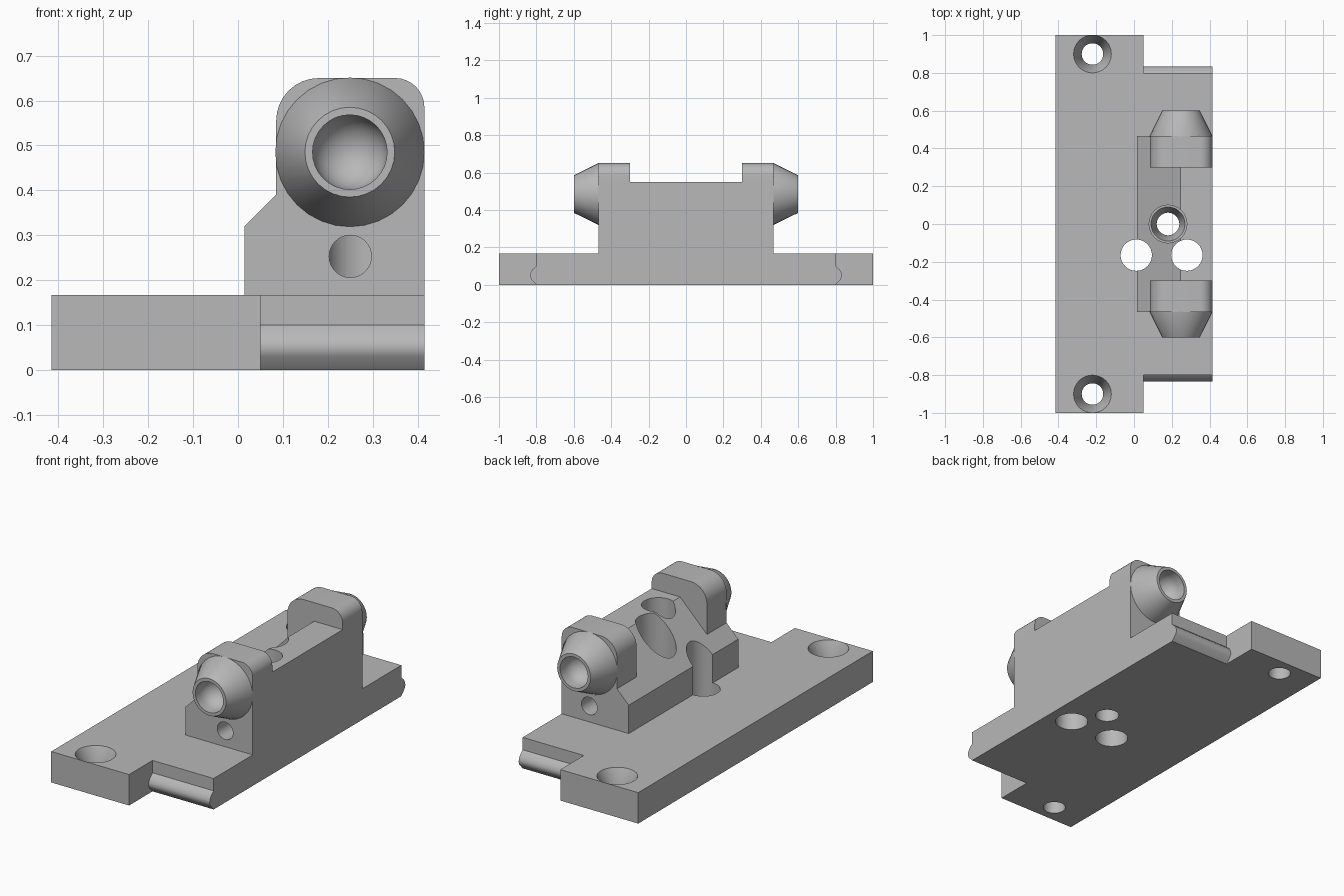
import bpy, bmesh, math
from mathutils import Matrix, Vector

cube = bpy.data.objects.get("Cube")
if cube:
    bpy.data.objects.remove(cube)

grey = bpy.data.materials.new("mid_grey")
grey.use_nodes = True
COLOUR = (0.48, 0.48, 0.48, 1)
grey.diffuse_color = COLOUR
grey.node_tree.nodes["Principled BSDF"].inputs["Base Color"].default_value = COLOUR


def make_object(name, bm):
    bmesh.ops.recalc_face_normals(bm, faces=bm.faces)
    mesh = bpy.data.meshes.new(name)
    bm.to_mesh(mesh)
    bm.free()
    mesh.materials.append(grey)
    ob = bpy.data.objects.new(name, mesh)
    bpy.context.collection.objects.link(ob)
    return ob


def prism(name, outline, axis, start, end):
    """Extrude a 2D outline along x, y or z."""
    place = {"x": lambda a, b, t: (t, a, b),
             "y": lambda a, b, t: (a, t, b),
             "z": lambda a, b, t: (a, b, t)}[axis]
    bm = bmesh.new()
    face = bm.faces.new([bm.verts.new(place(a, b, start)) for a, b in outline])
    new = bmesh.ops.extrude_face_region(bm, geom=[face])["geom"]
    shift = Vector(place(0, 0, end - start))
    bmesh.ops.translate(bm, vec=shift, verts=[v for v in new if isinstance(v, bmesh.types.BMVert)])
    return make_object(name, bm)


def lathe(name, profile, origin, side=0, steps=32):
    """Revolve (radius, height) points; side 0 is along z, +1/-1 along y."""
    bm = bmesh.new()
    verts = [bm.verts.new((r, 0, h)) for r, h in profile]
    edges = [bm.edges.new(pair) for pair in zip(verts, verts[1:])]
    bmesh.ops.spin(bm, geom=verts + edges, cent=(0, 0, 0), axis=(0, 0, 1),
                   angle=math.tau, steps=steps, use_duplicate=False)
    bmesh.ops.remove_doubles(bm, verts=bm.verts, dist=1e-5)
    turn = Matrix.Rotation(-side * math.pi / 2, 4, "X")
    bm.transform(Matrix.Translation(origin) @ turn)
    return make_object(name, bm)


def arc(cx, cz, r, start, end, n=8):
    angles = [math.radians(start + (end - start) * i / n) for i in range(n + 1)]
    return [(cx + r * math.cos(a), cz + r * math.sin(a)) for a in angles]


def combine(target, helpers, operation):
    for helper in helpers:
        mod = target.modifiers.new(helper.name, "BOOLEAN")
        mod.operation = operation
        mod.solver = "EXACT"
        mod.object = helper
        helper.hide_render = True


def smooth(ob):
    bpy.ops.object.select_all(action="DESELECT")
    ob.select_set(True)
    bpy.context.view_layer.objects.active = ob
    bpy.ops.object.shade_smooth_by_angle(angle=math.radians(30))


W, T, STEP = 0.415, 0.167, 0.05

# Base plate with notched corners on one side
body = prism("mounting_body", [(-W, -1), (STEP, -1), (STEP, -0.8), (W, -0.8),
                               (W, 0.8), (STEP, 0.8), (STEP, 1), (-W, 1)], "z", 0, T)

# Raised block with a sloping shoulder
block = prism("raised_block", [(0.015, 0.1), (W, 0.1), (W, 0.55), (0.245, 0.55), (0.015, 0.32)],
              "y", -0.467, 0.467)

# Rounded lugs at both ends, and rounded lips under the notches
lug_outline = ([(0.085, 0.1), (W, 0.1)] + arc(W - 0.065, 0.585, 0.065, 0, 90)
               + arc(0.18, 0.555, 0.095, 90, 180))
lip_outline = [(0.75, 0), (0.8, 0), (0.828, 0.03), (0.834, 0.045),
               (0.833, 0.06), (0.823, 0.08), (0.8, 0.1), (0.75, 0.1)]
additions = [block]
for s, label in ((-1, "front"), (1, "back")):
    additions.append(prism(label + "_lug", lug_outline, "y", s * 0.3, s * 0.467))
    additions.append(prism(label + "_lip", [(s * y, z) for y, z in lip_outline], "x", STEP, W))
combine(body, additions, "UNION")


# Holes
def hole(name, profile, origin, side=0):
    closed = [(0, profile[0][1])] + profile + [(0, profile[-1][1])]
    return lathe(name, closed, origin, side)


cutters = [hole("centre_bore", [(0.06, -0.1), (0.06, 0.07), (0.09, T), (0.1, T), (0.1, 0.8)],
                (0.18, 0, 0))]
for s in (-1, 1):
    cutters.append(hole("screw_hole", [(0.057, -0.1), (0.057, 0.07), (0.1, T), (0.1, 0.3)],
                        (-0.22, s * 0.9, 0)))
for x in (0.012, 0.28):
    cutters.append(hole("through_hole", [(0.083, -0.1), (0.083, 0.8)], (x, -0.165, 0)))
for s, depth in ((-1, 0.165), (1, 0.03)):
    cutters.append(hole("cross_hole", [(0.047, depth), (0.047, 0.6)], (0.25, 0, 0.253), s))
combine(body, cutters, "DIFFERENCE")

# Bake the cuts and drop the helpers
graph = bpy.context.evaluated_depsgraph_get()
baked = bpy.data.meshes.new_from_object(body.evaluated_get(graph))
body.modifiers.clear()
body.data = baked
baked.materials.clear()
baked.materials.append(grey)
for helper in additions + cutters:
    bpy.data.objects.remove(helper)
smooth(body)

# Tapered nozzles with round-bottomed sockets
socket = arc(0, 0.56, 0.083, 0, -90)
for s, label in ((-1, "front"), (1, "back")):
    nozzle = lathe(label + "_nozzle",
                   [(0, 0.46), (0.166, 0.46), (0.166, 0.467), (0.1, 0.6), (0.083, 0.6)] + socket,
                   (0.249, 0, 0.485), s)
    smooth(nozzle)
